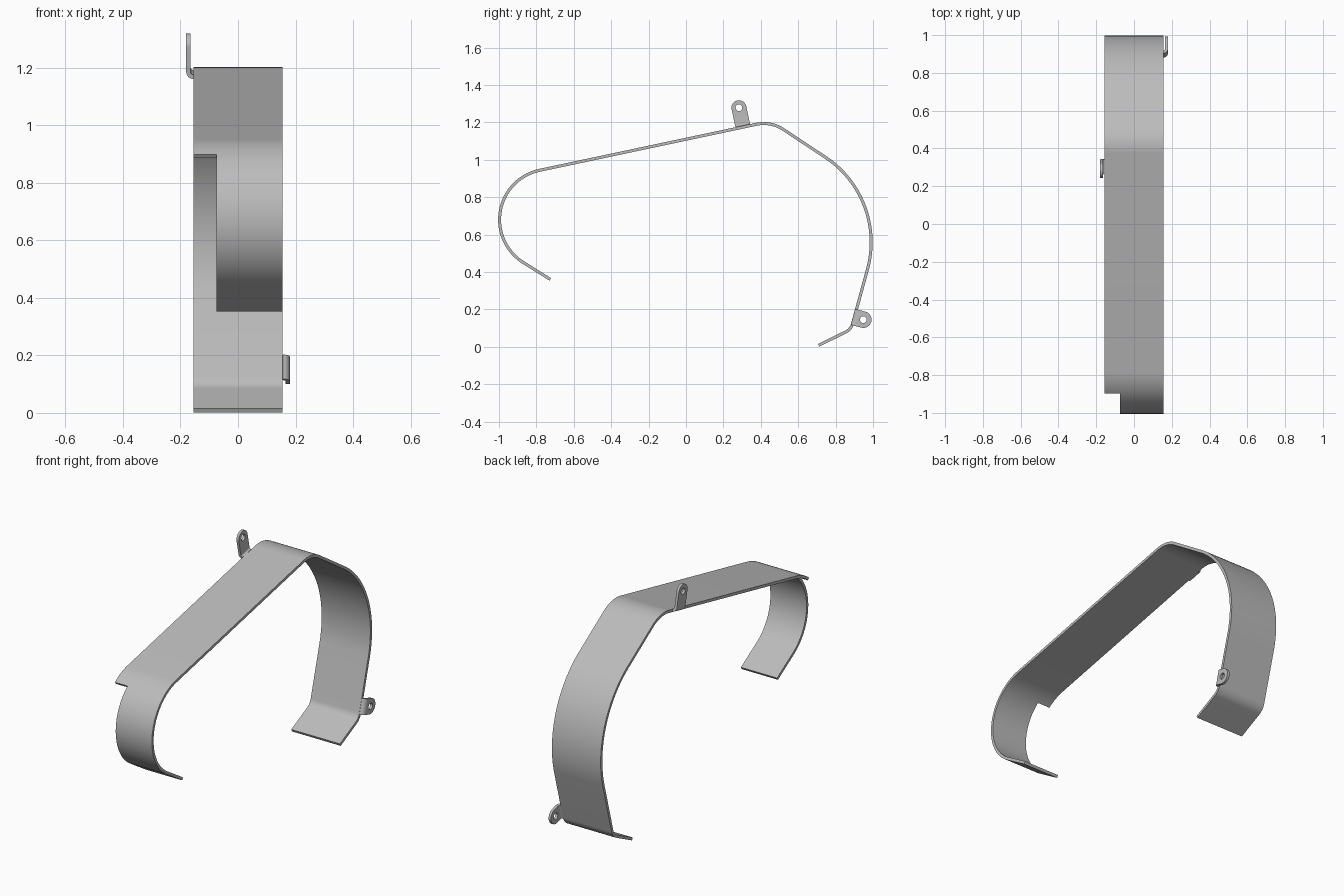
import bpy, bmesh, math
from mathutils import Vector

if "Cube" in bpy.data.objects:
    bpy.data.objects.remove(bpy.data.objects["Cube"])

steel = bpy.data.materials.new("grey steel")
steel.use_nodes = True
GREY = (0.5, 0.5, 0.5, 1)
steel.diffuse_color = GREY
steel.node_tree.nodes["Principled BSDF"].inputs["Base Color"].default_value = GREY

HALF = 0.155       # half width of the band
NOTCH_X = -0.075   # inner side of the notch
NOTCH_Z = 0.893    # height where the notch begins


def finish(name, bm, thickness):
    """Turn a sheet into a solid object with crisp rims."""
    bmesh.ops.recalc_face_normals(bm, faces=bm.faces)
    mesh = bpy.data.meshes.new(name)
    bm.to_mesh(mesh)
    bm.free()
    mesh.materials.append(steel)
    ob = bpy.data.objects.new(name, mesh)
    bpy.context.collection.objects.link(ob)
    mod = ob.modifiers.new("sheet", "SOLIDIFY")
    mod.thickness = thickness
    mod.offset = 0
    mod.use_even_offset = True
    bpy.ops.object.select_all(action="DESELECT")
    ob.select_set(True)
    bpy.context.view_layer.objects.active = ob
    bpy.ops.object.modifier_apply(modifier=mod.name)
    bpy.ops.object.shade_smooth_by_angle(angle=math.radians(30))


def fillet(before, corner, after, radius):
    """Points of a round bend at a corner, about two degrees apart."""
    a, b = (before - corner).normalized(), (after - corner).normalized()
    half = a.angle(b) / 2
    centre = corner + (a + b).normalized() * radius / math.sin(half)
    start = corner + a * radius / math.tan(half) - centre
    end = corner + b * radius / math.tan(half) - centre
    turn = math.pi - 2 * half
    steps = round(math.degrees(turn) / 2)
    return [centre + (start * math.sin(turn * (1 - i / steps))
                      + end * math.sin(turn * i / steps)) / math.sin(turn)
            for i in range(steps + 1)]


# Band: side path (y, z) with a bend radius at each corner
corners = [(-0.725, 0.36, 0), (-1.436, 0.805, 0.27), (0.454, 1.206, 0.19),
           (1.075, 0.795, 0.545), (0.882, 0.093, 0.07), (0.709, 0.008, 0)]
pts = [Vector(c[:2]) for c in corners]
path = [pts[0]]
for i in range(1, len(pts) - 1):
    path += fillet(pts[i - 1], pts[i], pts[i + 1], corners[i][2])
path.append(pts[-1])

bm = bmesh.new()
rows = [[bm.verts.new((x, p.x, p.y)) for x in (-HALF, NOTCH_X, HALF)] for p in path]
for lower, upper in zip(rows, rows[1:]):
    for k in range(2):
        mid = (lower[0].co + upper[0].co) / 2
        if k == 0 and mid.y < -0.6 and mid.z < NOTCH_Z:
            continue   # notch at the front end
        bm.faces.new((lower[k], lower[k + 1], upper[k + 1], upper[k]))
loose = [v for v in bm.verts if not v.link_faces]
bmesh.ops.delete(bm, geom=loose, context="VERTS")
finish("band", bm, 0.016)


def tab(name, side, hole, normal, reach, radius, hole_radius, bend=0.0175):
    """Rounded lug with a hole, joined to the band edge by a small bend."""
    n = Vector(normal).normalized()
    along = Vector((-n.y, n.x))
    base = Vector(hole) - n * reach
    drop = reach - bend

    def place(u, v, x):
        p = base + along * u + n * v
        return (side * x, p.x, p.y)

    # outline around the hole: round end, sides, straight foot
    outline = [(radius * math.cos(math.pi * i / 20), radius * math.sin(math.pi * i / 20))
               for i in range(21)]
    outline += [(-radius, -drop * i / 4) for i in range(1, 4)]
    foot = [(radius * (i / 4 - 1), -drop) for i in range(9)]
    outline += foot + [(radius, -drop * i / 4) for i in (3, 2, 1)]

    bm = bmesh.new()
    x = HALF + bend
    outer = [bm.verts.new(place(u, reach + v, x)) for u, v in outline]
    inner = []
    for u, v in outline:
        s = hole_radius / math.hypot(u, v)
        inner.append(bm.verts.new(place(u * s, reach + v * s, x)))
    for i in range(len(outer)):
        j = (i + 1) % len(outer)
        bm.faces.new((outer[i], outer[j], inner[j], inner[i]))

    # quarter bend from the foot to the band edge
    row = outer[24:24 + len(foot)]
    for k in range(1, 9):
        a = math.pi / 2 * k / 8
        new = [bm.verts.new(place(u, bend * (1 - math.sin(a)), HALF + bend * math.cos(a)))
               for u, _ in foot]
        for i in range(len(foot) - 1):
            bm.faces.new((row[i], row[i + 1], new[i + 1], new[i]))
        row = new
    finish(name, bm, 0.015)


tab("upper_tab", -1, (0.283, 1.278), (-0.208, 0.978), 0.104, 0.04, 0.018)
tab("rear_tab", 1, (0.948, 0.145), (0.965, -0.262), 0.05, 0.044, 0.018)
